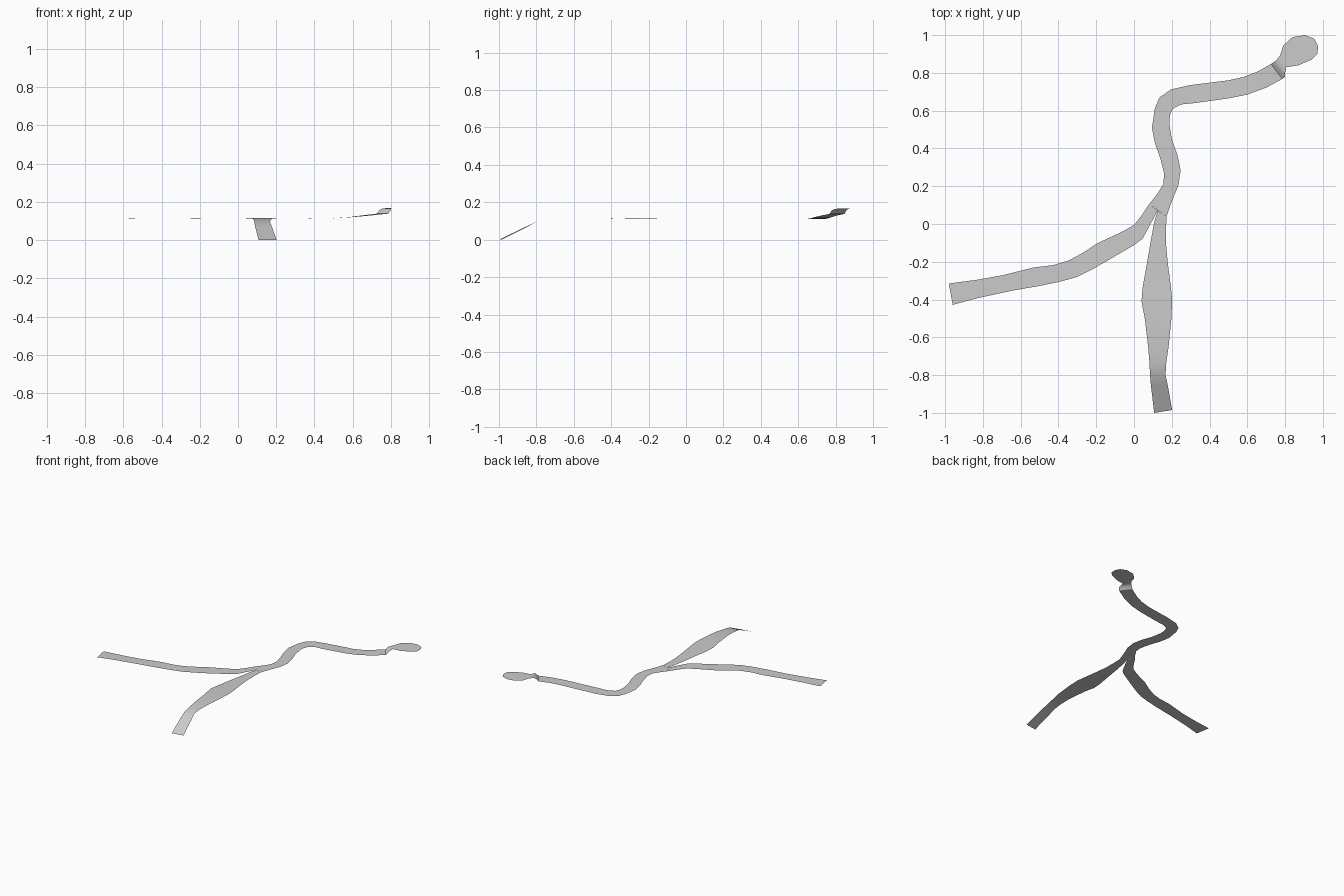
import bpy

FLAT = 0.11  # height of the level stretches


def sheet(name, verts, faces):
    """Make a smooth single-layer surface that faces up."""
    mesh = bpy.data.meshes.new(name)
    mesh.from_pydata(verts, [], faces)
    mesh.update()
    if sum(p.normal.z * p.area for p in mesh.polygons) < 0:
        mesh.flip_normals()
    obj = bpy.data.objects.new(name, mesh)
    bpy.context.collection.objects.link(obj)
    bpy.ops.object.select_all(action='DESELECT')
    obj.select_set(True)
    bpy.context.view_layer.objects.active = obj
    bpy.ops.object.shade_smooth_by_angle(angle=0.6)
    return obj


def ribbon(name, sections):
    """Strip through cross-sections (left x, left y, right x, right y, z)."""
    verts, faces = [], []
    for lx, ly, rx, ry, z in sections:
        verts += [(lx, ly, z), ((lx + rx) / 2, (ly + ry) / 2, z), (rx, ry, z)]
    for i in range(len(sections) - 1):
        for k in (3 * i, 3 * i + 1):
            faces.append((k, k + 1, k + 4, k + 3))
    return sheet(name, verts, faces)


# Winding main stream, from the fork up to the step below the pond
ribbon("main_stream", [
    (0.08, 0.105, 0.172, 0.04, FLAT),
    (0.12, 0.155, 0.20, 0.12, FLAT),
    (0.155, 0.21, 0.235, 0.205, FLAT),
    (0.16, 0.265, 0.247, 0.285, FLAT),
    (0.14, 0.345, 0.23, 0.365, FLAT),
    (0.11, 0.43, 0.20, 0.45, FLAT),
    (0.095, 0.51, 0.187, 0.53, FLAT),
    (0.11, 0.61, 0.19, 0.575, FLAT),
    (0.135, 0.67, 0.205, 0.61, FLAT),
    (0.195, 0.712, 0.25, 0.633, FLAT),
    (0.295, 0.735, 0.32, 0.64, FLAT),
    (0.495, 0.76, 0.50, 0.665, 0.114),
    (0.58, 0.778, 0.60, 0.685, 0.12),
    (0.65, 0.805, 0.70, 0.722, 0.129),
    (0.725, 0.847, 0.785, 0.768, 0.138),
    (0.742, 0.858, 0.80, 0.78, 0.158),
    (0.755, 0.868, 0.80, 0.80, 0.165),
    (0.775, 0.895, 0.805, 0.83, 0.167),
])

# Rounded pond at the source
pond = [(0.775, 0.895), (0.79, 0.945), (0.84, 0.99), (0.905, 1.0),
        (0.955, 0.98), (0.975, 0.94), (0.97, 0.90), (0.94, 0.87),
        (0.87, 0.84), (0.805, 0.83)]
sheet("pond", [(x, y, 0.167) for x, y in pond], [tuple(range(len(pond)))])

# West branch
ribbon("west_branch", [
    (0.08, 0.105, 0.125, 0.072, FLAT),
    (0.04, 0.045, 0.08, -0.015, FLAT),
    (0.0, -0.005, 0.045, -0.078, FLAT),
    (-0.06, -0.04, 0.0, -0.112, FLAT),
    (-0.19, -0.1, -0.13, -0.188, FLAT),
    (-0.27, -0.152, -0.22, -0.24, 0.112),
    (-0.35, -0.195, -0.30, -0.28, 0.113),
    (-0.43, -0.218, -0.39, -0.305, 0.113),
    (-0.53, -0.23, -0.50, -0.328, 0.112),
    (-0.69, -0.27, -0.64, -0.352, FLAT),
    (-0.83, -0.295, -0.83, -0.393, FLAT),
    (-0.98, -0.315, -0.96, -0.428, FLAT),
])

# South branch, falling to the ground at its end
ribbon("south_branch", [
    (0.125, 0.072, 0.172, 0.04, FLAT),
    (0.105, 0.0, 0.17, -0.02, FLAT),
    (0.087, -0.1, 0.17, -0.11, FLAT),
    (0.07, -0.2, 0.178, -0.2, 0.112),
    (0.045, -0.34, 0.195, -0.33, 0.113),
    (0.04, -0.41, 0.202, -0.4, 0.115),
    (0.057, -0.5, 0.198, -0.5, 0.116),
    (0.075, -0.65, 0.183, -0.65, 0.114),
    (0.082, -0.74, 0.17, -0.74, 0.106),
    (0.085, -0.8, 0.167, -0.8, 0.095),
    (0.09, -0.86, 0.178, -0.85, 0.068),
    (0.107, -1.0, 0.202, -0.985, 0.0),
])
